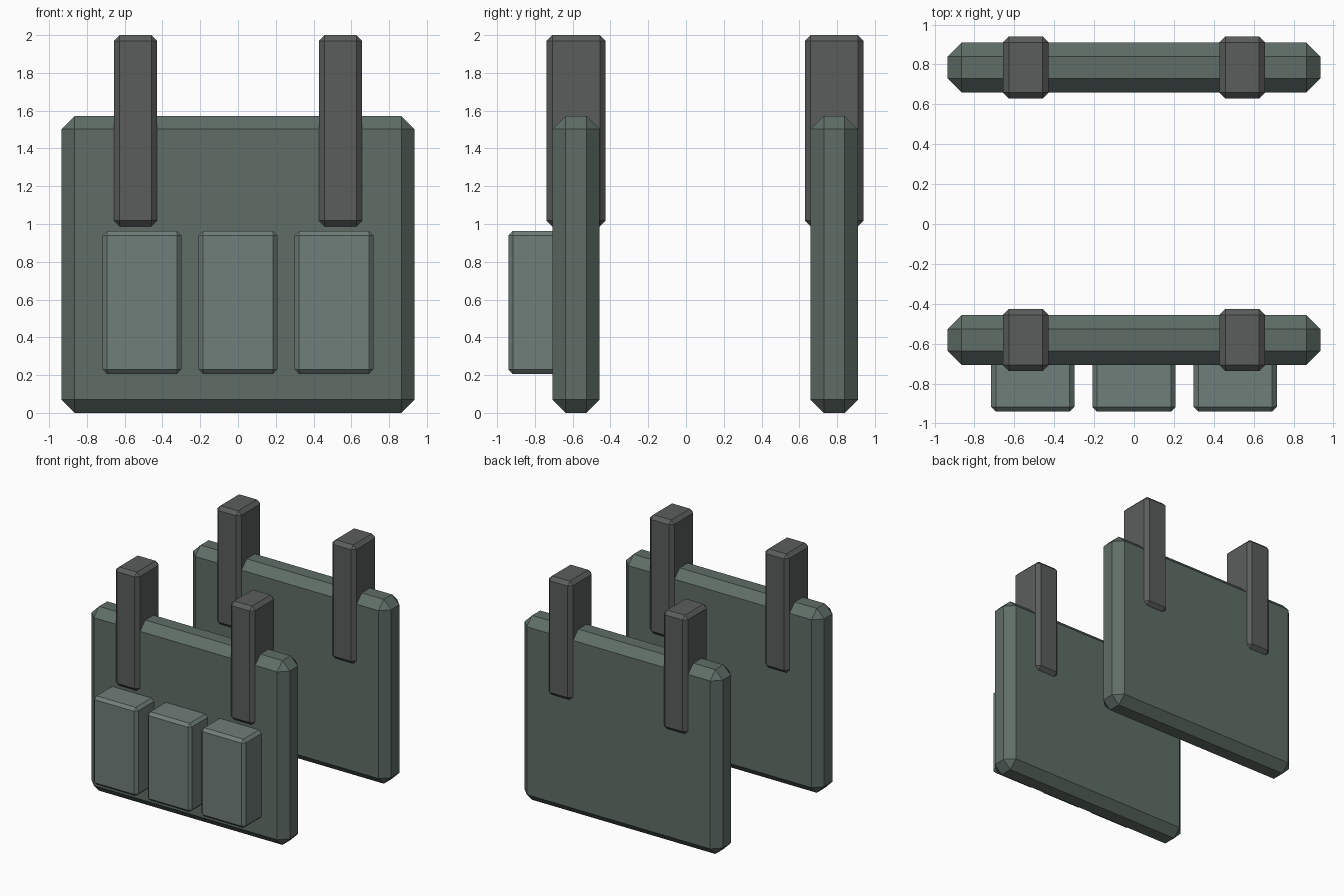
import bpy
import bmesh
from mathutils import Vector

if "Cube" in bpy.data.objects:
    bpy.data.objects.remove(bpy.data.objects["Cube"])


def material(name, rgb):
    m = bpy.data.materials.new(name)
    m.diffuse_color = (*rgb, 1)
    m.use_nodes = True
    m.node_tree.nodes["Principled BSDF"].inputs["Base Color"].default_value = m.diffuse_color
    return m


panel_mat = material("panel_green", (0.115, 0.155, 0.135))
pouch_mat = material("pouch_green", (0.16, 0.21, 0.19))
strap_mat = material("strap_grey", (0.105, 0.11, 0.108))


def chamfered_box(name, low, high, chamfer, mat):
    low, high = Vector(low), Vector(high)
    bm = bmesh.new()
    bmesh.ops.create_cube(bm, size=1)
    bmesh.ops.scale(bm, vec=high - low, verts=bm.verts)
    bmesh.ops.bevel(bm, geom=bm.edges[:], offset=chamfer, offset_type='OFFSET',
                    segments=1, affect='EDGES')
    mesh = bpy.data.meshes.new(name)
    bm.to_mesh(mesh)
    bm.free()
    mesh.materials.append(mat)
    obj = bpy.data.objects.new(name, mesh)
    obj.location = (low + high) / 2
    bpy.context.collection.objects.link(obj)
    return obj


# Front and back panels, each with two shoulder straps
for side, y in (("front", -0.582), ("back", 0.785)):
    chamfered_box(side + "_panel", (-0.935, y - 0.125, 0), (0.935, y + 0.125, 1.572),
                  0.07, panel_mat)
    for hand, x in (("left", -0.543), ("right", 0.543)):
        chamfered_box(f"{side}_{hand}_strap", (x - 0.114, y - 0.156, 0.988),
                      (x + 0.114, y + 0.156, 2.0), 0.03, strap_mat)

# Row of three pouches sunk into the front panel
for i in (-1, 0, 1):
    x = i * 0.508
    chamfered_box(f"pouch_{i + 2}", (x - 0.209, -0.941, 0.206),
                  (x + 0.209, -0.66, 0.962), 0.024, pouch_mat)
